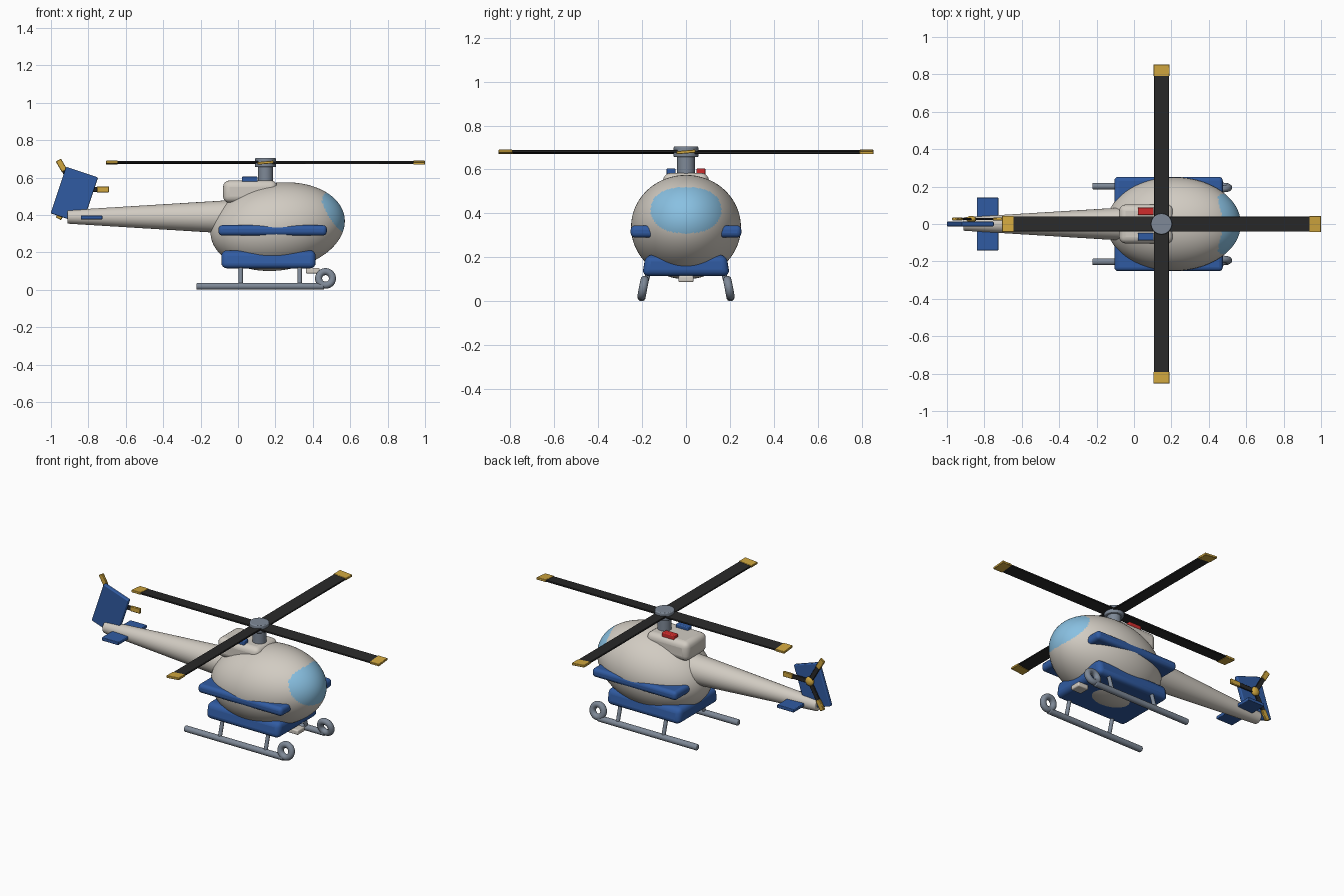
import bpy, bmesh, math
from mathutils import Matrix, Vector

if "Cube" in bpy.data.objects:
    bpy.data.objects.remove(bpy.data.objects["Cube"])


def material(name, rgb):
    m = bpy.data.materials.new(name)
    m.diffuse_color = (*rgb, 1)
    m.use_nodes = True
    m.node_tree.nodes["Principled BSDF"].inputs["Base Color"].default_value = m.diffuse_color
    return m


CREAM = material("warm_grey", (0.64, 0.60, 0.54))
BLUE = material("deep_blue", (0.03, 0.105, 0.36))
GLASS = material("sky_blue", (0.25, 0.53, 0.76))
BLACK = material("black", (0.022, 0.022, 0.022))
GOLD = material("gold", (0.64, 0.39, 0.05))
STEEL = material("steel_grey", (0.21, 0.25, 0.31))
RED = material("red", (0.62, 0.025, 0.025))


def finish(obj, name, mat, bevel=0, segments=4, smooth=True):
    obj.name = name
    obj.data.materials.append(mat)
    bpy.ops.object.transform_apply(location=False, rotation=False, scale=True)
    if bevel:
        b = obj.modifiers.new("bevel", 'BEVEL')
        b.width, b.segments = bevel, segments
    if smooth:
        bpy.ops.object.shade_smooth_by_angle(angle=math.radians(40))
    return obj


def box(name, mat, loc, size, bevel=0, rot=(0, 0, 0), segments=4):
    bpy.ops.mesh.primitive_cube_add(size=1, location=loc, rotation=rot)
    bpy.context.object.scale = size
    return finish(bpy.context.object, name, mat, bevel, segments)


def rod(name, mat, a, b, r1, r2=None, bevel=0, sides=32):
    a, b = Vector(a), Vector(b)
    d = b - a
    bpy.ops.mesh.primitive_cone_add(vertices=sides, radius1=r1, radius2=r1 if r2 is None else r2,
                                    depth=d.length, location=(a + b) / 2,
                                    rotation=d.to_track_quat('Z', 'Y').to_euler())
    return finish(bpy.context.object, name, mat, bevel, 3)


# Egg-shaped fuselage, nose tilted up, windscreen picked by its outline seen from ahead
me = bpy.data.meshes.new("fuselage")
fuselage = bpy.data.objects.new("fuselage", me)
bpy.context.collection.objects.link(fuselage)
bm = bmesh.new()
bmesh.ops.create_uvsphere(bm, u_segments=144, v_segments=110, radius=1)
bm.transform(Matrix.Translation((0.212, 0, 0.338)) @ Matrix.Rotation(math.radians(-8), 4, 'Y')
             @ Matrix.Diagonal((0.361, 0.25, 0.234, 1)) @ Matrix.Rotation(math.pi / 2, 4, 'Y'))
for f in bm.faces:
    c = f.calc_center_median()
    f.smooth = True
    inside = abs(c.y / 0.16) ** 2.3 + abs((c.z - 0.415) / 0.105) ** 2.3 < 1
    f.material_index = 1 if inside and c.x > 0.2 else 0
bm.to_mesh(me)
bm.free()
me.materials.append(CREAM)
me.materials.append(GLASS)

# Tail boom, fin and stabiliser
rod("tail_boom", CREAM, (0.0, 0, 0.39), (-0.912, 0, 0.39), 0.092, 0.036, 0.006, 48)
box("tail_fin", BLUE, (-0.875, 0, 0.505), (0.18, 0.026, 0.262), 0.006, (0, math.radians(18.5), 0))
box("stabiliser", BLUE, (-0.783, 0, 0.387), (0.115, 0.284, 0.02), 0.004)

# Engine cowl with two lamps
box("engine_cowl", CREAM, (0.065, 0, 0.525), (0.29, 0.208, 0.12), 0.035)
for side, mat, name in ((1, RED, "red_lamp"), (-1, BLUE, "blue_lamp")):
    box(name, mat, (0.063, side * 0.068, 0.59), (0.085, 0.04, 0.03), 0.005)

# Side band and belly band, both running through the fuselage
box("side_band", BLUE, (0.185, 0, 0.318), (0.58, 0.504, 0.055), 0.021)
belly = box("belly_band", BLUE, (0.163, 0, 0.163), (0.505, 0.4, 0.096), 0.03)
for v in belly.data.vertices:
    if v.co.z > 0:
        v.co.y *= 0.92
rod("nose_sensor", CREAM, (0.36, 0, 0.1), (0.437, 0, 0.1), 0.035, bevel=0.005).scale = (0.38, 1, 1)
bpy.data.objects["nose_sensor"].scale = (1, 1, 1)
bpy.data.objects.remove(bpy.data.objects["nose_sensor"])
box("nose_sensor", CREAM, (0.4, 0, 0.102), (0.074, 0.07, 0.03), 0.008)

# Main rotor
RX, RZ = 0.147, 0.68
rod("rotor_mast", STEEL, (RX, 0, 0.53), (RX, 0, 0.67), 0.04)
rod("rotor_head", STEEL, (RX, 0, 0.656), (RX, 0, 0.705), 0.056, bevel=0.005)
for i in range(4):
    turn = Matrix.Translation((RX, 0, RZ)) @ Matrix.Rotation(i * math.pi / 2, 4, 'Z')
    pitch = Matrix.Rotation(math.radians(5), 4, 'X')
    blade = box(f"rotor_blade_{i}", BLACK, (0, 0, 0), (0.78, 0.082, 0.01), 0.002, segments=1)
    blade.matrix_world = turn @ pitch @ Matrix.Translation((0.41, 0, 0))
    tip = box(f"rotor_tip_{i}", GOLD, (0, 0, 0), (0.063, 0.086, 0.014), 0.002, segments=1)
    tip.matrix_world = turn @ pitch @ Matrix.Translation((0.8215, 0, 0))

# Tail rotor on the far side of the fin
TX, TY, TZ = -0.87, 0.026, 0.537
rod("tail_rotor_axle", STEEL, (TX, 0, TZ), (TX, TY, TZ), 0.015)
bpy.ops.mesh.primitive_uv_sphere_add(segments=32, ring_count=16, radius=0.028, location=(TX, TY, TZ))
bpy.context.object.scale = (1, 0.6, 1)
finish(bpy.context.object, "tail_rotor_hub", GOLD)
for i in range(3):
    turn = Matrix.Translation((TX, TY, TZ)) @ Matrix.Rotation(i * math.tau / 3, 4, 'Y')
    blade = box(f"tail_blade_{i}", BLACK, (0, 0, 0), (0.12, 0.01, 0.028), 0.002, segments=1)
    blade.matrix_world = turn @ Matrix.Translation((0.06, 0, 0))
    tip = box(f"tail_blade_tip_{i}", GOLD, (0, 0, 0), (0.066, 0.015, 0.032), 0.003, segments=1)
    tip.matrix_world = turn @ Matrix.Translation((0.148, 0, 0))

# Landing skids: tube, leaning front ring and two struts on each side
for side, label in ((1, "left"), (-1, "right")):
    y = side * 0.202
    rod(f"{label}_skid", STEEL, (-0.222, y, 0.019), (0.46, y, 0.019), 0.0185, bevel=0.006)
    bpy.ops.mesh.primitive_torus_add(major_radius=0.037, minor_radius=0.019, major_segments=48,
                                     minor_segments=20, location=(0.468, side * 0.195, 0.061),
                                     rotation=(math.radians(90 + side * 11), 0, 0))
    finish(bpy.context.object, f"{label}_skid_ring", STEEL)
    for j, x in enumerate((0.015, 0.33)):
        rod(f"{label}_strut_{j}", STEEL, (x, y, 0.02), (x, side * 0.165, 0.15), 0.0115)
